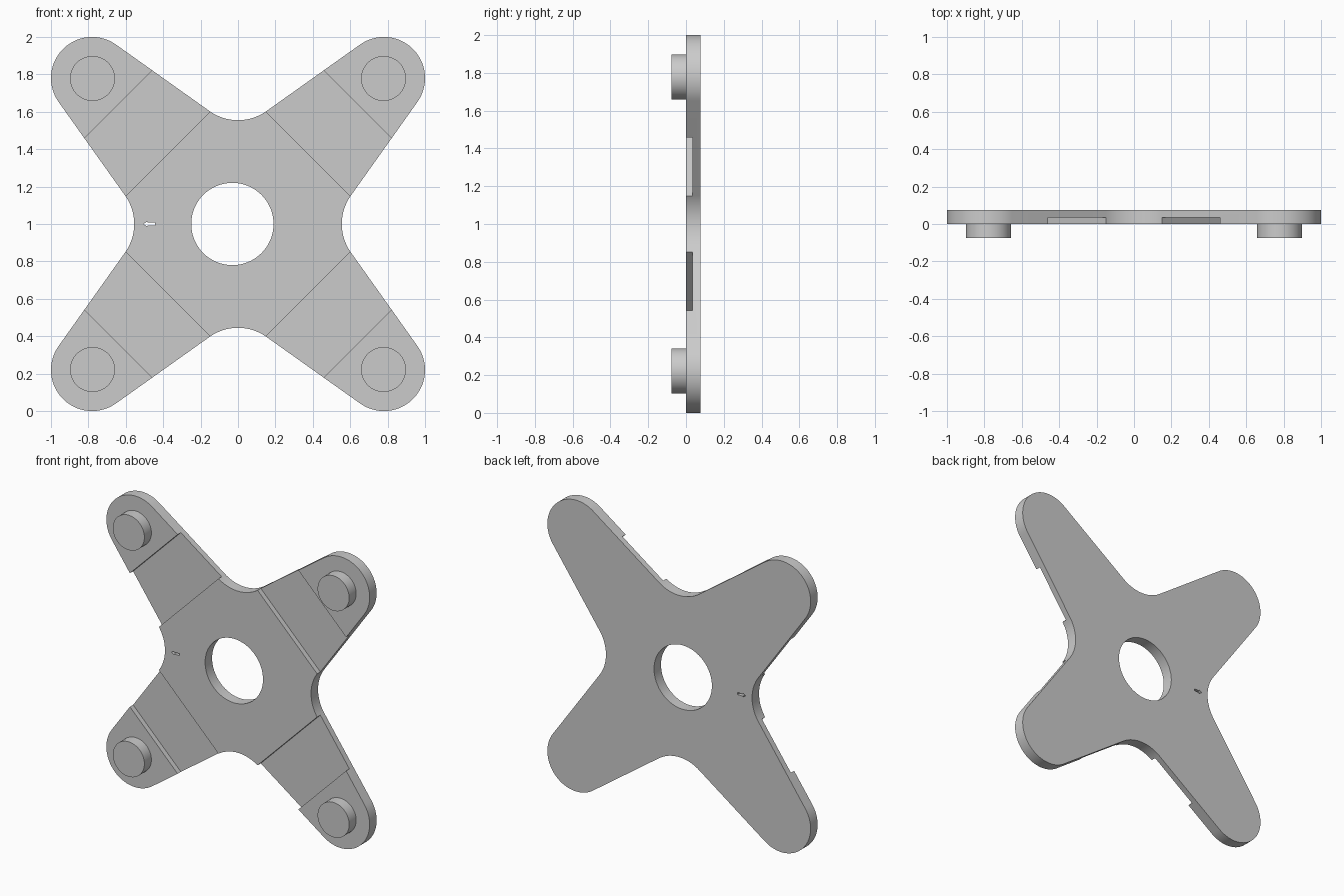
import bpy, bmesh, math
from mathutils import Matrix, Vector

cube = bpy.data.objects.get("Cube")
if cube:
    bpy.data.objects.remove(cube, do_unlink=True)

grey = bpy.data.materials.new("plain_grey")
grey.use_nodes = True
colour = (0.6, 0.6, 0.6, 1)
grey.diffuse_color = colour
grey.node_tree.nodes["Principled BSDF"].inputs["Base Color"].default_value = colour

MID = Vector((0, 1))      # plate centre in x, z
THICK = 0.076             # plate and pin depth
TIP, TIP_R = 0.78, 0.22   # arm end centre and radius
SLOPE = math.radians(35.4)


def arc(cx, cz, r, start, end, steps):
    return [Vector((cx + r * math.cos(start + (end - start) * i / steps),
                    cz + r * math.sin(start + (end - start) * i / steps)))
            for i in range(steps + 1)]


def prism(name, outline, y0, y1):
    """Extrude an x, z outline from y0 to y1."""
    bm = bmesh.new()
    face = bm.faces.new([bm.verts.new((p.x, y0, p.y)) for p in outline])
    top = bmesh.ops.extrude_face_region(bm, geom=[face])["geom"]
    moved = [v for v in top if isinstance(v, bmesh.types.BMVert)]
    bmesh.ops.translate(bm, verts=moved, vec=(0, y1 - y0, 0))
    bmesh.ops.recalc_face_normals(bm, faces=bm.faces)
    mesh = bpy.data.meshes.new(name)
    bm.to_mesh(mesh)
    bm.free()
    mesh.materials.append(grey)
    obj = bpy.data.objects.new(name, mesh)
    bpy.context.collection.objects.link(obj)
    return obj


def activate(obj):
    bpy.ops.object.select_all(action='DESELECT')
    obj.select_set(True)
    bpy.context.view_layer.objects.active = obj


def cut(target, cutter):
    cutter.hide_render = True
    mod = target.modifiers.new("cut", 'BOOLEAN')
    mod.operation, mod.solver, mod.object = 'DIFFERENCE', 'EXACT', cutter
    activate(target)
    bpy.ops.object.modifier_apply(modifier=mod.name)
    bpy.data.objects.remove(cutter, do_unlink=True)


def smooth(obj):
    activate(obj)
    bpy.ops.object.shade_smooth_by_angle(angle=math.radians(30))


# Cross plate: rounded arm ends joined by concave fillets
normal = math.pi / 2 - SLOPE
valley = 0.555
reach = TIP * (math.sin(normal) - math.cos(normal)) + TIP_R
fillet = (valley * math.sin(normal) - reach) / (1 - math.sin(normal))
quarter = arc(TIP, TIP, TIP_R, -SLOPE + math.radians(-0.0),
              math.pi / 2 + SLOPE, 40)
quarter += arc(0, valley + fillet, fillet, -math.pi / 2 + SLOPE,
               -math.pi / 2 - SLOPE, 24)
outline = []
for k in range(4):
    turn = Matrix.Rotation(k * math.pi / 2, 2)
    outline += [turn @ p + MID for p in quarter]
plate = prism("cross_plate", outline, 0, THICK)

# Shallow channel across the front of each arm
for k in range(4):
    turn = Matrix.Rotation(math.pi / 4 + k * math.pi / 2, 2)
    corners = [(0.53, -0.5), (0.905, -0.5), (0.905, 0.5), (0.53, 0.5)]
    cut(plate, prism("channel_cutter",
                     [turn @ Vector(c) + MID for c in corners], -0.1, 0.035))

# Off-centre round hole
cut(plate, prism("hole_cutter",
                 arc(-0.03, 1, 0.22, 0, math.tau, 64)[:-1], -0.1, 0.2))

# Small arrow-shaped slot
arrow = [(-0.505, 0), (-0.485, -0.014), (-0.485, -0.007),
         (-0.445, -0.007), (-0.445, 0.007), (-0.485, 0.007), (-0.485, 0.014)]
cut(plate, prism("arrow_cutter", [Vector(p) + MID for p in arrow], -0.1, 0.2))
smooth(plate)

# Round pin on the front of each arm end
for side, sx in (("left", 1), ("right", -1)):
    for level, sz in (("upper", 1), ("lower", -1)):
        pin = prism(f"{level}_{side}_pin",
                    arc(sx * 0.778, 1 + sz * 0.778, 0.12, 0, math.tau, 48)[:-1],
                    -THICK, 0)
        smooth(pin)
